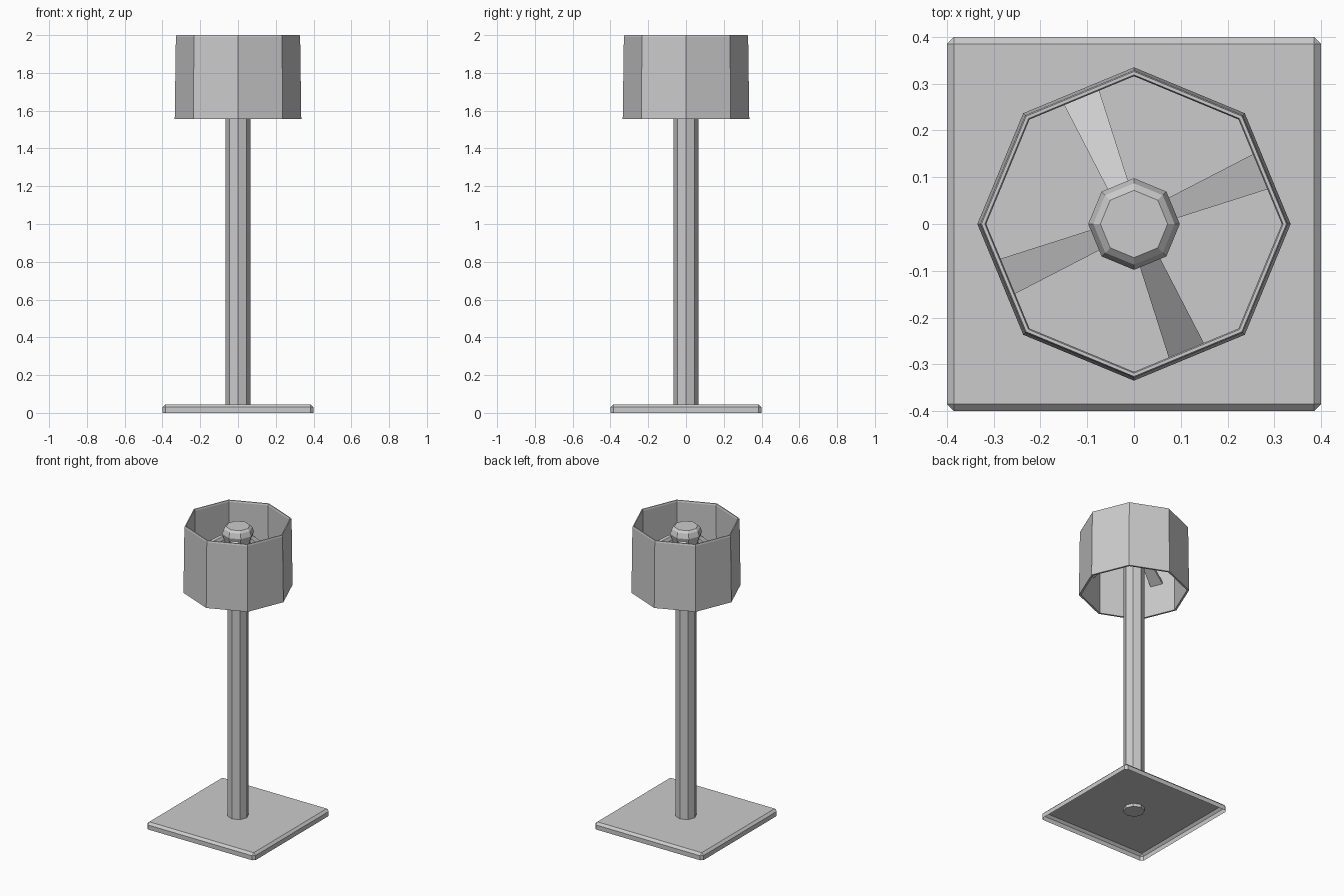
import bpy, bmesh
from math import cos, sin, pi, radians
from mathutils import Matrix, Vector

if "Cube" in bpy.data.objects:
    bpy.data.objects.remove(bpy.data.objects["Cube"])


def finish(name, bm):
    bmesh.ops.recalc_face_normals(bm, faces=bm.faces)
    me = bpy.data.meshes.new(name)
    bm.to_mesh(me)
    bm.free()
    ob = bpy.data.objects.new(name, me)
    bpy.context.collection.objects.link(ob)
    return ob


def lathe(name, profile, closed=False, sides=8):
    """Eight-sided solid from (radius, height) points; caps the ends unless closed."""
    bm = bmesh.new()
    rings = [[bm.verts.new((r * cos(2 * pi * i / sides), r * sin(2 * pi * i / sides), z))
              for i in range(sides)] for r, z in profile]
    pairs = list(zip(rings, rings[1:]))
    if closed:
        pairs.append((rings[-1], rings[0]))
    else:
        bm.faces.new(rings[0])
        bm.faces.new(rings[-1])
    for a, b in pairs:
        for i in range(sides):
            j = (i + 1) % sides
            bm.faces.new((a[i], a[j], b[j], b[i]))
    return finish(name, bm)


# Base plate: chamfered top and corners, hollow underneath
bm = bmesh.new()
bmesh.ops.create_cube(bm, size=1, matrix=Matrix.Translation((0, 0, 0.0225)) @ Matrix.Diagonal((0.8, 0.8, 0.045, 1)))
edges = [e for e in bm.edges if max(v.co.z for v in e.verts) > 0.01]
bmesh.ops.bevel(bm, geom=edges, offset=0.015, segments=1, affect='EDGES')
bottom = [f for f in bm.faces if all(v.co.z < 0.001 for v in f.verts)]
bmesh.ops.delete(bm, geom=bottom, context='FACES_ONLY')
finish("base_plate", bm)

# Pole
lathe("pole", [(0.065, 0.025), (0.065, 1.88)])

# Lamp head on top of the pole
lathe("lamp_head", [(0.076, 1.86), (0.098, 1.93), (0.087, 1.962), (0.072, 1.975)])

# Shade: slightly tapered open ring with a chamfered rim
lathe("shade", [(0.335, 1.555), (0.329, 1.99), (0.326, 2.0),
                (0.319, 2.0), (0.316, 1.99), (0.322, 1.555)], closed=True)

# Four sloping brackets that widen toward the shade
for k in range(4):
    bm = bmesh.new()
    rot = Matrix.Rotation(radians(22.5 + 90 * k), 3, 'Z')
    rings = []
    for r, half, z, thick in ((0.06, 0.021, 1.925, 0.03), (0.297, 0.041, 1.77, 0.015)):
        rings.append([bm.verts.new(rot @ Vector((r, y, h))) for y, h in
                      ((-half, z - thick), (half, z - thick), (half, z), (-half, z))])
    a, b = rings
    bm.faces.new(a)
    bm.faces.new(b)
    for i in range(4):
        j = (i + 1) % 4
        bm.faces.new((a[i], a[j], b[j], b[i]))
    finish(f"shade_bracket_{k + 1}", bm)
